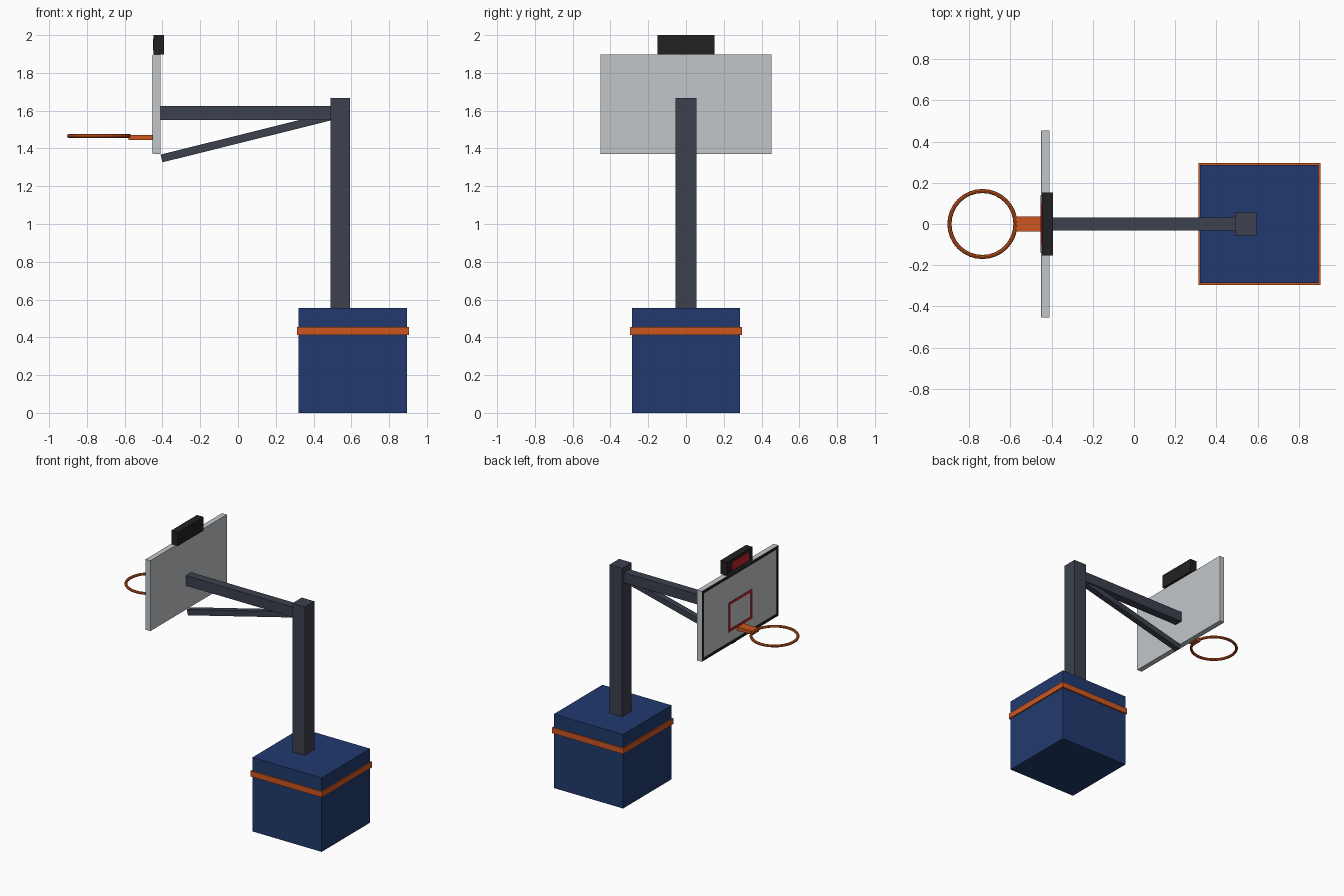
import bpy, math

if "Cube" in bpy.data.objects:
    bpy.data.objects.remove(bpy.data.objects["Cube"])


def mat(name, r, g, b):
    lin = lambda c: ((c / 255 + 0.055) / 1.055) ** 2.4 if c > 10 else c / 255 / 12.92
    m = bpy.data.materials.new(name)
    m.diffuse_color = (lin(r), lin(g), lin(b), 1)
    m.use_nodes = True
    m.node_tree.nodes["Principled BSDF"].inputs["Base Color"].default_value = m.diffuse_color
    return m


BLUE = mat("navy blue", 33, 58, 110)
ORANGE = mat("orange", 204, 86, 32)
STEEL = mat("dark steel", 60, 65, 78)
WHITE = mat("pale grey", 194, 198, 201)
BLACK = mat("black", 33, 33, 34)
RED = mat("red", 190, 35, 42)


def box(name, m, x, y, z, tilt=0):
    """Box from (min, max) ranges, optionally tilted about its centre around y."""
    bpy.ops.mesh.primitive_cube_add(size=1, location=[(a + b) / 2 for a, b in (x, y, z)])
    o = bpy.context.object
    o.name = name
    o.scale = [b - a for a, b in (x, y, z)]
    o.rotation_euler[1] = tilt
    o.data.materials.append(m)
    return o


def frame(name, m, x, hy, z0, z1, w):
    """Rectangular outline of four thin plates on the backboard face."""
    box(name + "_top", m, x, (-hy, hy), (z1 - w, z1))
    box(name + "_bottom", m, x, (-hy, hy), (z0, z0 + w))
    for side, s in (("left", 1), ("right", -1)):
        ys = sorted((s * hy, s * (hy - w)))
        box(name + "_" + side, m, x, ys, (z0 + w, z1 - w))


# Weighted base with trim band
box("base", BLUE, (0.321, 0.895), (-0.287, 0.287), (0, 0.555))
box("base_band", ORANGE, (0.312, 0.904), (-0.296, 0.296), (0.413, 0.456))

# Post, arm and diagonal brace
box("post", STEEL, (0.49, 0.594), (-0.056, 0.056), (0.55, 1.668))
box("arm", STEEL, (-0.41, 0.50), (-0.032, 0.032), (1.55, 1.626))
ax, az, bx, bz = -0.405, 1.347, 0.50, 1.572
L, cx, cz = math.hypot(bx - ax, bz - az), (ax + bx) / 2, (az + bz) / 2
box("brace", STEEL, (cx - L / 2, cx + L / 2), (-0.022, 0.022), (cz - 0.021, cz + 0.021),
    -math.atan2(bz - az, bx - ax))

# Backboard with painted border and target square
box("backboard", WHITE, (-0.449, -0.41), (-0.453, 0.453), (1.37, 1.898))
frame("border", BLACK, (-0.452, -0.447), 0.451, 1.372, 1.896, 0.02)
frame("target", RED, (-0.453, -0.447), 0.14, 1.47, 1.69, 0.018)

# Scoreboard box and display
box("scoreboard", BLACK, (-0.447, -0.392), (-0.152, 0.152), (1.898, 2.0))
box("scoreboard_display", RED, (-0.451, -0.445), (-0.1, 0.1), (1.918, 1.98))

# Rim and bracket
box("rim_bracket", ORANGE, (-0.58, -0.449), (-0.036, 0.036), (1.446, 1.472))
bpy.ops.mesh.primitive_torus_add(location=(-0.735, 0, 1.466), major_radius=0.16, minor_radius=0.01,
                                 major_segments=32, minor_segments=8)
rim = bpy.context.object
rim.name = "rim"
rim.data.materials.append(ORANGE)
